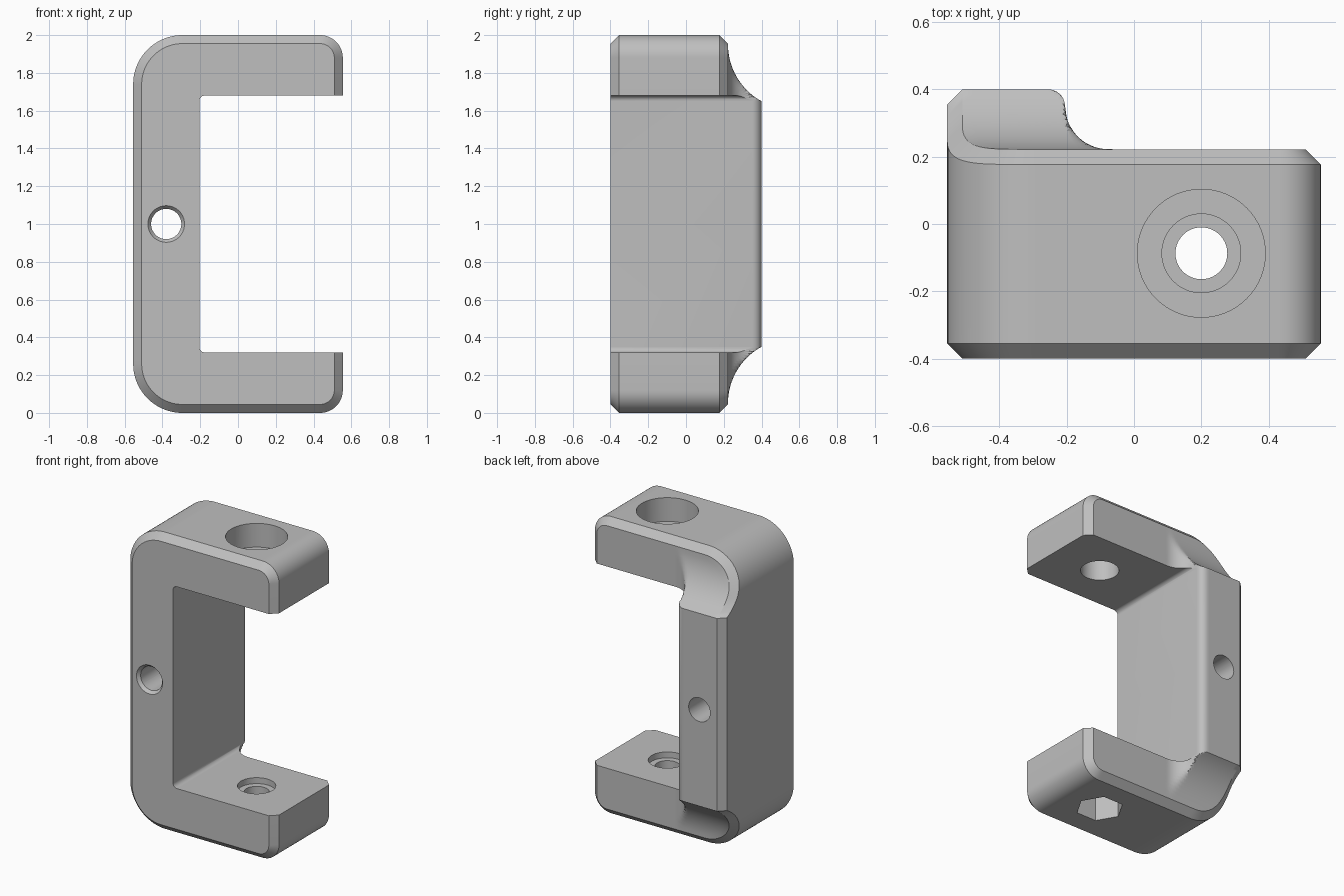
import bpy, bmesh, math
from mathutils import Vector, Matrix

cube = bpy.data.objects.get("Cube")
if cube:
    bpy.data.objects.remove(cube, do_unlink=True)

grey = bpy.data.materials.new("plain_grey")
grey.use_nodes = True
colour = (0.52, 0.52, 0.52, 1)
grey.diffuse_color = colour
grey.node_tree.nodes["Principled BSDF"].inputs["Base Color"].default_value = colour

HALF_X, HALF_Y, ARM_Y, CH = 0.555, 0.4, 0.222, 0.045
INNER_X, INNER_Z, CREASE = -0.205, 1.68, 0.65
BACK_STEPS = 18


def back_depth(x, z):
    """Rear surface: raised spine blending down to the thinner arms."""
    rise = HALF_Y - ARM_Y
    run = 0.95 - CREASE
    rad = (run**2 + rise**2) / (2 * rise)
    s = min(max(0.95 - abs(z - 1), 0), run)
    by_z = ARM_Y + rad - math.sqrt(rad**2 - s**2)
    edge, r1 = INNER_X, 0.05
    r2 = rise - r1
    if x <= edge - r1:
        by_x = HALF_Y
    elif x <= edge + 1e-6:
        by_x = HALF_Y - r1 + math.sqrt(max(r1**2 - (x - edge + r1)**2, 0))
    elif x < edge + r2:
        by_x = ARM_Y + r2 - math.sqrt(r2**2 - (edge + r2 - x)**2)
    else:
        by_x = ARM_Y
    return min(by_z, by_x)


def on_arc(cx, cz, r, deg):
    a = math.radians(deg)
    return Vector((cx + r * math.cos(a), cz + r * math.sin(a)))


def lerp(a, b, t):
    return Vector(a).lerp(Vector(b), t)


# Upper half of the C: matching points (outer, chamfer inset, inner)
stations = []


def segment(steps, outer, inset, inner):
    for i in range(0 if not stations else 1, steps + 1):
        t = i / steps
        stations.append((outer(t), inset(t), inner(t)))


IN = HALF_X - CH
tip, cor, fil = (0.435, 1.88), (-0.295, 1.74), (INNER_X + 0.03, 1 + CREASE)
segment(1, lambda t: lerp((HALF_X, INNER_Z), (HALF_X, 1.88), t),
        lambda t: lerp((IN, INNER_Z), (IN, 1.88), t),
        lambda t: Vector((IN, INNER_Z)))
segment(12, lambda t: on_arc(*tip, 0.12, 90 * t),
        lambda t: on_arc(*tip, 0.12 - CH, 90 * t),
        lambda t: lerp((IN, INNER_Z), (tip[0], INNER_Z), t))
segment(48, lambda t: lerp((tip[0], 2), (cor[0], 2), t),
        lambda t: lerp((tip[0], 2 - CH), (cor[0], 2 - CH), t),
        lambda t: lerp((tip[0], INNER_Z), (fil[0], INNER_Z), t))
segment(20, lambda t: on_arc(*cor, 0.26, 90 + 90 * t),
        lambda t: on_arc(*cor, 0.26 - CH, 90 + 90 * t),
        lambda t: on_arc(*fil, 0.03, 90 + 54 * t))
segment(8, lambda t: lerp((-HALF_X, cor[1]), (-HALF_X, fil[1]), t),
        lambda t: lerp((-IN, cor[1]), (-IN, fil[1]), t),
        lambda t: on_arc(*fil, 0.03, 144 + 36 * t))
segment(1, lambda t: lerp((-HALF_X, fil[1]), (-HALF_X, 1), t),
        lambda t: lerp((-IN, fil[1]), (-IN, 1), t),
        lambda t: lerp((INNER_X, fil[1]), (INNER_X, 1), t))
lower = [tuple(Vector((p.x, 2 - p.y)) for p in s) for s in reversed(stations[:-1])]
stations += lower

# Sweep the closed cross-section along the C
bm = bmesh.new()
rings = []
for outer, inset, inner in stations:
    pts = [(inner, -HALF_Y), (inset, -HALF_Y), (outer, -HALF_Y + CH),
           (outer, back_depth(*inset) - CH)]
    for i in range(BACK_STEPS + 1):
        p = inset.lerp(inner, 1 - (1 - i / BACK_STEPS)**2)
        pts.append((p, back_depth(*p)))
    rings.append([bm.verts.new((p.x, y, p.y)) for p, y in pts])
for a, b in zip(rings, rings[1:]):
    for i in range(len(a)):
        j = (i + 1) % len(a)
        bm.faces.new((a[i], a[j], b[j], b[i]))
# Inner ends of the arm tips
for ring in (rings[0], rings[-1]):
    bm.faces.new(ring[1:5])
bmesh.ops.remove_doubles(bm, verts=bm.verts, dist=1e-5)
bmesh.ops.dissolve_degenerate(bm, edges=bm.edges, dist=1e-6)
bmesh.ops.recalc_face_normals(bm, faces=bm.faces)
mesh = bpy.data.meshes.new("c_bracket")
bm.to_mesh(mesh)
bm.free()
bracket = bpy.data.objects.new("c_bracket", mesh)
bpy.context.collection.objects.link(bracket)
mesh.materials.append(grey)


def drill(name, centre, depth, r1, r2=None, sides=64, axis="Z"):
    """Cut a round, conical or polygonal hole centred at a point."""
    cb = bmesh.new()
    turn = Matrix.Rotation(math.pi / 2, 4, "X") if axis == "Y" else Matrix.Rotation(math.pi / 2, 4, "Z")
    bmesh.ops.create_cone(cb, cap_ends=True, segments=sides, radius1=r1,
                          radius2=r1 if r2 is None else r2, depth=depth,
                          matrix=Matrix.Translation(centre) @ turn)
    cm = bpy.data.meshes.new(name)
    cb.to_mesh(cm)
    cb.free()
    cm.materials.append(grey)
    cutter = bpy.data.objects.new(name, cm)
    cutter.hide_render = True
    bpy.context.collection.objects.link(cutter)
    mod = bracket.modifiers.new(name, "BOOLEAN")
    mod.operation, mod.solver, mod.object = "DIFFERENCE", "EXACT", cutter
    bpy.ops.object.modifier_apply(modifier=name)
    bpy.data.objects.remove(cutter, do_unlink=True)


bpy.ops.object.select_all(action="DESELECT")
bracket.select_set(True)
bpy.context.view_layer.objects.active = bracket

# Cross hole in the spine, with a countersunk front
drill("spine_hole", (-0.38, 0, 1), 1, 0.08, axis="Y")
drill("spine_countersink", (-0.38, -0.4, 1), 0.04, 0.08, 0.114, axis="Y")
# Upper arm: wide counterbore over a through hole
bx, by = 0.2, -0.087
drill("upper_hole", (bx, by, 1.8), 0.6, 0.117)
drill("upper_counterbore", (bx, by, 2.0), 0.32, 0.19)
# Lower arm: shallow recess, bolt hole and hexagonal nut pocket
drill("lower_hole", (bx, by, 0.2), 0.6, 0.077)
drill("lower_recess", (bx, by, 0.32), 0.08, 0.117)
drill("nut_pocket", (bx, by, 0), 0.32, 0.147, sides=6)

bpy.ops.object.shade_smooth_by_angle(angle=math.radians(28))
